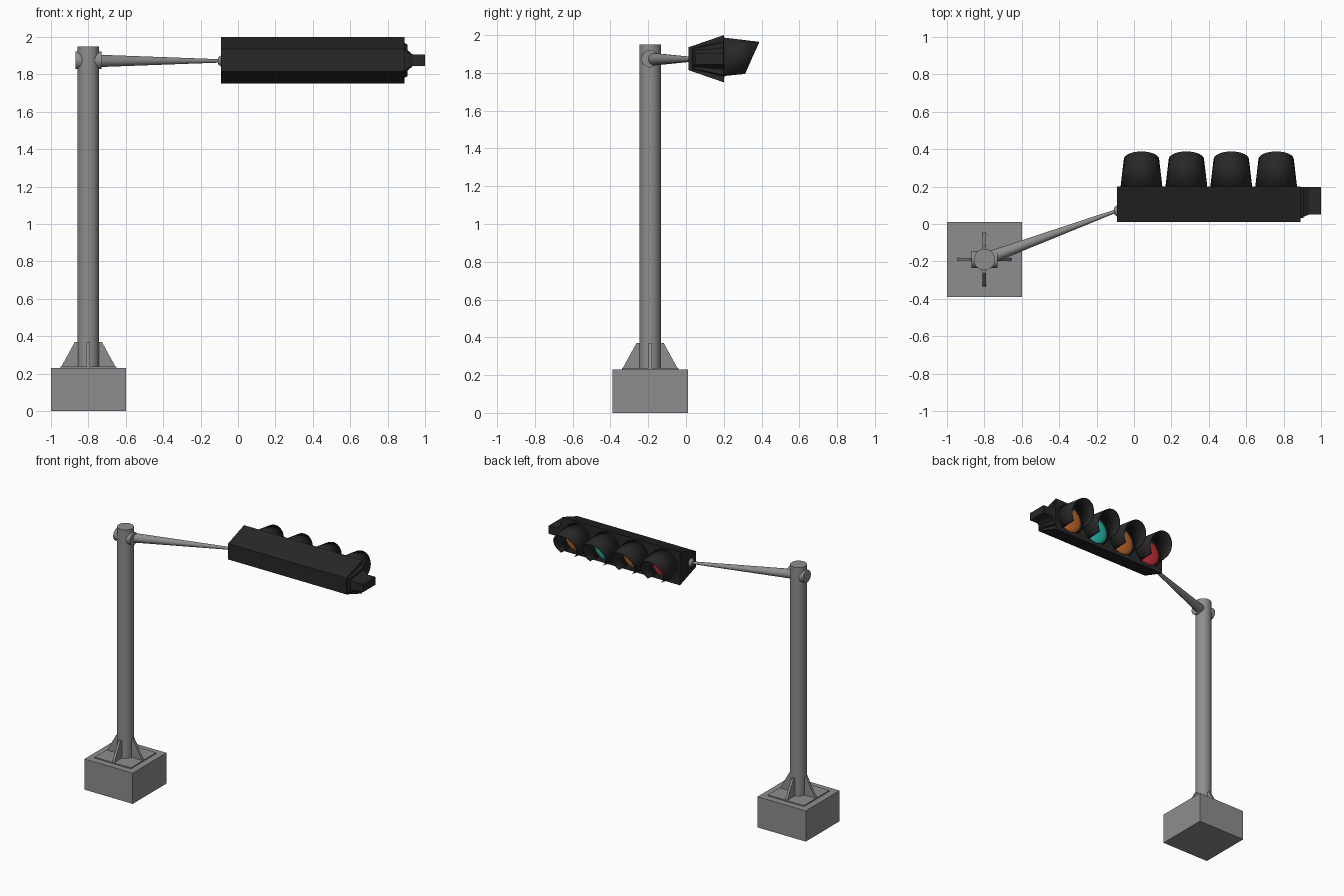
import bpy, bmesh, math
from mathutils import Vector

if "Cube" in bpy.data.objects:
    bpy.data.objects.remove(bpy.data.objects["Cube"])


def material(name, rgb):
    m = bpy.data.materials.new(name)
    m.diffuse_color = (*rgb, 1)
    m.use_nodes = True
    m.node_tree.nodes["Principled BSDF"].inputs["Base Color"].default_value = m.diffuse_color
    return m


GREY = material("grey_metal", (0.27, 0.27, 0.27))
BLACK = material("black_housing", (0.021, 0.021, 0.021))
RED = material("red_lens", (0.62, 0.03, 0.04))
ORANGE = material("orange_lens", (0.56, 0.15, 0.025))
CYAN = material("cyan_lens", (0.025, 0.56, 0.48))


def finish(name, bm, mat, smooth=False):
    bmesh.ops.recalc_face_normals(bm, faces=bm.faces)
    me = bpy.data.meshes.new(name)
    bm.to_mesh(me)
    bm.free()
    me.materials.append(mat)
    ob = bpy.data.objects.new(name, me)
    bpy.context.collection.objects.link(ob)
    if smooth:
        bpy.ops.object.select_all(action='DESELECT')
        ob.select_set(True)
        bpy.context.view_layer.objects.active = ob
        bpy.ops.object.shade_smooth_by_angle(angle=math.radians(35))
    return ob


def loft(name, rings, mat, smooth=False):
    """Skin a list of equal-length closed rings and cap both ends."""
    bm = bmesh.new()
    vs = [[bm.verts.new(p) for p in r] for r in rings]
    n = len(vs[0])
    for a, b in zip(vs, vs[1:]):
        for i in range(n):
            j = (i + 1) % n
            bm.faces.new((a[i], a[j], b[j], b[i]))
    bm.faces.new(vs[0])
    bm.faces.new(vs[-1])
    return finish(name, bm, mat, smooth)


def box(name, x0, x1, y0, y1, z0, z1, mat):
    ring = lambda z: [(x0, y0, z), (x1, y0, z), (x1, y1, z), (x0, y1, z)]
    return loft(name, [ring(z0), ring(z1)], mat)


def rod(name, p0, p1, r0, r1, mat, n=32):
    p0, p1 = Vector(p0), Vector(p1)
    q = (p1 - p0).to_track_quat('Z', 'Y')
    ring = lambda p, r: [p + q @ Vector((r * math.cos(t), r * math.sin(t), 0))
                         for t in (2 * math.pi * i / n for i in range(n))]
    return loft(name, [ring(p0, r0), ring(p1, r1)], mat, True)


PX, PY, AZ = -0.8, -0.19, 1.875

# Foundation, base plate and pole
box("foundation", -1, -0.6, -0.39, 0.01, 0, 0.23, GREY)
box("base_plate", PX - .15, PX + .15, PY - .15, PY + .15, 0.228, 0.238, GREY)
rod("pole", (PX, PY, 0.23), (PX, PY, 1.95), 0.057, 0.057, GREY)

# Four gusset fins around the pole
for k in range(4):
    a = k * math.pi / 2
    d = Vector((math.cos(a), math.sin(a), 0))
    s = Vector((-d.y, d.x, 0)) * 0.009
    c = Vector((PX, PY, 0))
    prof = [(0.04, 0.235), (0.146, 0.235), (0.072, 0.37), (0.04, 0.37)]
    loft(f"gusset_{k}", [[c + d * r + Vector((0, 0, z)) + s * f for r, z in prof]
                         for f in (-1, 1)], GREY)

# Cross socket, tapered arm and flange
rod("arm_socket", (PX - .07, PY, AZ), (PX + .07, PY, AZ), 0.046, 0.046, GREY)
rod("arm", (PX, PY, AZ - .003), (-0.095, 0.07, AZ - .003), 0.035, 0.009, GREY)
rod("arm_flange", (-0.108, 0.07, AZ - .003), (-0.085, 0.07, AZ - .003), 0.016, 0.036, GREY)


# Signal housing and stepped end, as trapezoid sections along x
def section(x, y0, h0, y1, h1):
    return [(x, y0, AZ - h0), (x, y1, AZ - h1), (x, y1, AZ + h1), (x, y0, AZ + h0)]


loft("housing", [section(x, 0.012, 0.06, 0.2, 0.125) for x in (-0.09, 0.89)], BLACK)
loft("end_step", [section(0.885, 0.03, 0.056, 0.198, 0.095),
                  section(0.905, 0.032, 0.052, 0.198, 0.085)], BLACK)
loft("end_bracket", [section(0.9, 0.036, 0.045, 0.198, 0.06),
                     section(0.935, 0.05, 0.03, 0.198, 0.03),
                     section(1.0, 0.05, 0.03, 0.198, 0.03)], BLACK)


# Tapered visor, open at the bottom with a slanted mouth
def visor(name, cx, n=32, gap=math.radians(35)):
    bm = bmesh.new()
    rows = []
    for i in range(n + 1):
        a = -math.pi / 2 + gap + (2 * math.pi - 2 * gap) * i / n
        y, r = 0.3, 0.1
        for _ in range(6):
            r = 0.11 - 0.12 * (y - 0.2)
            y = 0.31 + 0.45 * (AZ + r * math.sin(a) - 1.79)
        rows.append([bm.verts.new((cx + q * math.cos(a), yy, AZ + q * math.sin(a)))
                     for q, yy in ((0.11, 0.198), (r, y))])
    for p, q in zip(rows, rows[1:]):
        bm.faces.new((p[0], q[0], q[1], p[1]))
    ob = finish(name, bm, BLACK, True)
    mod = ob.modifiers.new("thickness", 'SOLIDIFY')
    mod.thickness = 0.004
    mod.offset = 0


# Shallow domed lens
def lens(name, cx, mat, n=32, radius=0.1):
    rings = []
    for k in range(5):
        r, y = radius * math.cos(k * 0.36), 0.2 + 0.018 * math.sin(k * 0.36)
        rings.append([(cx + r * math.cos(2 * math.pi * i / n), y,
                       AZ + r * math.sin(2 * math.pi * i / n)) for i in range(n)])
    loft(name, rings, mat, True)


for i, mat in enumerate((RED, ORANGE, CYAN, ORANGE)):
    cx = 0.04 + 0.24 * i
    visor(f"visor_{i}", cx)
    lens(f"lens_{i}", cx, mat)
